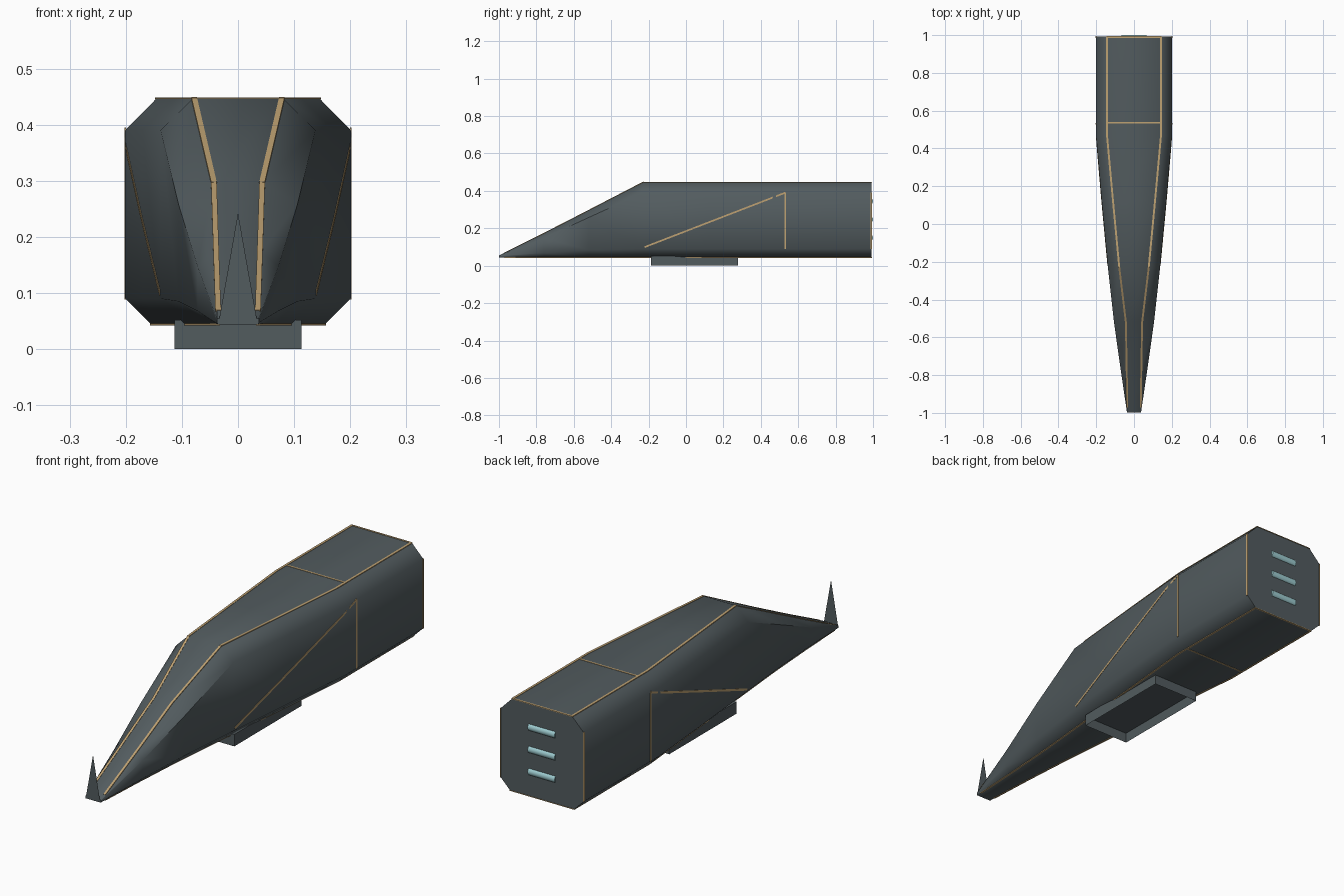
import bpy, bmesh, math
from mathutils import Vector

if "Cube" in bpy.data.objects:
    bpy.data.objects.remove(bpy.data.objects["Cube"])


def material(name, rgb):
    m = bpy.data.materials.new(name)
    m.diffuse_color = (*rgb, 1)
    m.use_nodes = True
    m.node_tree.nodes["Principled BSDF"].inputs["Base Color"].default_value = m.diffuse_color
    return m


GREY = material("slate_grey", (0.085, 0.106, 0.114))
GOLD = material("sand_gold", (0.52, 0.36, 0.17))
TEAL = material("pale_teal", (0.34, 0.60, 0.63))


def finish(bm, name, mat, smooth=None):
    bmesh.ops.recalc_face_normals(bm, faces=bm.faces)
    me = bpy.data.meshes.new(name)
    bm.to_mesh(me)
    bm.free()
    me.materials.append(mat)
    ob = bpy.data.objects.new(name, me)
    bpy.context.collection.objects.link(ob)
    if smooth:
        bpy.ops.object.select_all(action='DESELECT')
        ob.select_set(True)
        bpy.context.view_layer.objects.active = ob
        bpy.ops.object.shade_smooth_by_angle(angle=math.radians(smooth))
    return ob


# Hull stations: y, half widths (top, side, bottom), heights (top, shoulder, low, bottom)
STATIONS = [
    (-0.999, .037, .037, .036, .055, .052, .047, .044),
    (-0.76, .041, .072, .048, .174, .147, .068, .044),
    (-0.52, .045, .106, .064, .297, .258, .085, .044),
    (-0.23, .080, .138, .090, .447, .390, .090, .044),
    (0.12, .113, .171, .123, .447, .390, .090, .044),
    (0.47, .145, .201, .155, .447, .390, .090, .044),
    (0.992, .145, .201, .155, .447, .390, .090, .044),
]


def at(y, col):
    """Interpolate one station column at y."""
    for a, b in zip(STATIONS, STATIONS[1:]):
        if y <= b[0]:
            return a[col] + (b[col] - a[col]) * (y - a[0]) / (b[0] - a[0])
    return STATIONS[-1][col]


# Hull: chamfered box lofted from nose to tail
bm = bmesh.new()
rings = []
for y, wt, ws, wb, zt, zs, zl, zb in STATIONS:
    half = [(wt, zt), (ws, zs), (ws, zl), (wb, zb)]
    loop = half + [(-x, z) for x, z in reversed(half)]
    rings.append([bm.verts.new((x, y, z)) for x, z in loop])
for a, b in zip(rings, rings[1:]):
    for i in range(8):
        j = (i + 1) % 8
        bm.faces.new((a[i], a[j], b[j], b[i]))
bm.faces.new(rings[0])
bm.faces.new(rings[-1])
finish(bm, "hull", GREY, 50)

# Nose fin: thin upright triangle
bm = bmesh.new()
bm.faces.new([bm.verts.new(p) for p in ((-.035, -1, .045), (.035, -1, .045), (0, -1, .243))])
finish(bm, "nose_fin", GREY)

# Belly frame: open-bottomed tray
bm = bmesh.new()
bmesh.ops.create_cube(bm, size=1)
for v in bm.verts:
    v.co = Vector((v.co.x * .226, .045 + v.co.y * .464, .026 + v.co.z * .052))
bm.normal_update()
floor = min(bm.faces, key=lambda f: f.calc_center_median().z)
bmesh.ops.inset_region(bm, faces=[floor], thickness=.009)
for v in floor.verts:
    v.co.z += .04
finish(bm, "belly_frame", GREY)


def strip(name, points, normal, width=.009, thick=.0015, mirror=False):
    """Thin flat trim following a path."""
    bm = bmesh.new()
    for s in ((1, -1) if mirror else (1,)):
        flip = Vector((s, 1, 1))
        n = Vector(normal) * flip
        pts = [Vector(p) * flip for p in points]
        for p, q in zip(pts, pts[1:]):
            d = (q - p).normalized()
            side = d.cross(n).normalized() * width / 2
            up = side.cross(d).normalized() * thick
            e = d * width * .2
            c = [[bm.verts.new(r + side * k + up * h) for k, h in ((1, 1), (-1, 1), (-1, -1), (1, -1))]
                 for r in (p - e, q + e)]
            bm.faces.new(c[0])
            bm.faces.new(c[1])
            for i in range(4):
                j = (i + 1) % 4
                bm.faces.new((c[0][i], c[0][j], c[1][j], c[1][i]))
    finish(bm, name, GOLD)


# Long trims on the top and bottom edges
ys = [-.97, -.76, -.52, -.23, .12, .47, .99]
strip("top_edge_trim", [(at(y, 1) - .002, y, at(y, 4)) for y in ys], (0, 0, 1), .010, mirror=True)
strip("bottom_edge_trim", [(at(y, 3) - .002, y, .044) for y in ys], (0, 0, 1), .007, mirror=True)

# Cross trims on the top and bottom
for y, tag in ((.535, "middle"), (.990, "tail")):
    strip(f"top_cross_trim_{tag}", [(-.145, y, .447), (.145, y, .447)], (0, 0, 1), .008)
    strip(f"bottom_cross_trim_{tag}", [(-.155, y, .044), (.155, y, .044)], (0, 0, 1), .007)

# Side trims: rising diagonal, vertical drop, and tail edge
diagonal = [(-.22 + .75 * t / 8, .10 + .29 * t / 8) for t in range(9)]
strip("side_diagonal_trim", [(at(y, 2), y, z) for y, z in diagonal], (1, 0, 0), .009, mirror=True)
strip("side_vertical_trim", [(.201, .53, .388), (.201, .53, .09)], (1, 0, 0), .008, mirror=True)
strip("tail_side_trim", [(.201, .990, .39), (.201, .990, .09)], (1, 0, 0), .008, mirror=True)

# Tail lights: three half-sunk horizontal tubes
for k, z in enumerate((.150, .247, .344)):
    bm = bmesh.new()
    bmesh.ops.create_cone(bm, cap_ends=True, segments=16, radius1=.016, radius2=.016, depth=.13)
    for v in bm.verts:
        x, y, h = v.co
        v.co = (h, .986 + y * .875, z + x)
    finish(bm, f"tail_light_{k + 1}", TEAL, 40)
